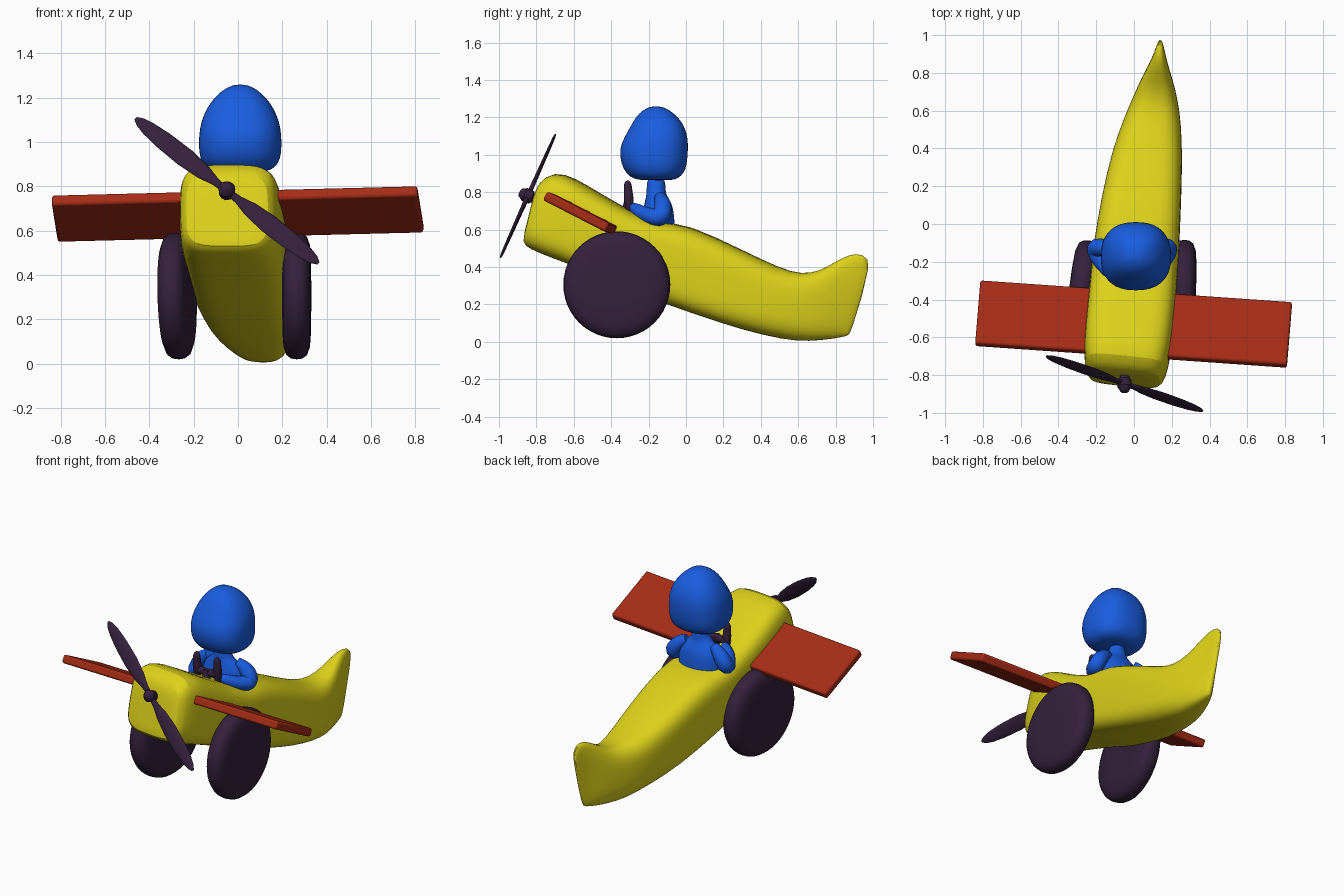
import bpy, bmesh, math
from mathutils import Vector, Matrix

if "Cube" in bpy.data.objects:
    bpy.data.objects.remove(bpy.data.objects["Cube"])


def material(name, rgb):
    m = bpy.data.materials.new(name)
    m.diffuse_color = (*rgb, 1)
    m.use_nodes = True
    m.node_tree.nodes["Principled BSDF"].inputs["Base Color"].default_value = m.diffuse_color
    return m


YELLOW = material("yellow", (0.72, 0.64, 0.01))
BLUE = material("blue", (0.01, 0.11, 0.75))
RED = material("red", (0.38, 0.025, 0.008))
DARK = material("dark", (0.035, 0.015, 0.045))


def finish(ob, mat, subsurf=0, angle=40):
    ob.data.materials.append(mat)
    if subsurf:
        mod = ob.modifiers.new("smooth", "SUBSURF")
        mod.levels = mod.render_levels = subsurf
    bpy.ops.object.select_all(action='DESELECT')
    bpy.context.view_layer.objects.active = ob
    ob.select_set(True)
    bpy.ops.object.shade_smooth_by_angle(angle=math.radians(angle))
    return ob


def ring(center, u, v, power=2, n=32):
    """Superellipse loop around center with half-axes u and v."""
    pts = []
    for i in range(n):
        a = 2 * math.pi * i / n
        c, s = math.cos(a), math.sin(a)
        pts.append(Vector(center)
                   + Vector(u) * math.copysign(abs(c) ** (2 / power), c)
                   + Vector(v) * math.copysign(abs(s) ** (2 / power), s))
    return pts


def loft(name, rings, mat, subsurf=0, angle=40):
    bm = bmesh.new()
    loops = [[bm.verts.new(p) for p in r] for r in rings]
    n = len(loops[0])
    for a, b in zip(loops, loops[1:]):
        for i in range(n):
            bm.faces.new((a[i], a[(i + 1) % n], b[(i + 1) % n], b[i]))
    bm.faces.new(loops[0])
    bm.faces.new(loops[-1])
    bmesh.ops.recalc_face_normals(bm, faces=bm.faces)
    me = bpy.data.meshes.new(name)
    bm.to_mesh(me)
    bm.free()
    ob = bpy.data.objects.new(name, me)
    bpy.context.collection.objects.link(ob)
    return finish(ob, mat, subsurf, angle)


def spun(name, center, axis, profile, mat, n=40, subsurf=0):
    """Lathe: profile is (offset along axis, radius)."""
    axis = Vector(axis).normalized()
    u = axis.orthogonal().normalized()
    v = axis.cross(u)
    return loft(name, [ring(Vector(center) + axis * o, u * r, v * r, n=n)
                       for o, r in profile], mat, subsurf)


def tube(name, pts, mat):
    """Round tube through (x, y, z, radius) points with rounded ends."""
    cu = bpy.data.curves.new(name, 'CURVE')
    cu.dimensions = '3D'
    cu.bevel_depth = 1
    cu.bevel_resolution = 3
    cu.use_fill_caps = True
    sp = cu.splines.new('NURBS')
    sp.points.add(len(pts) - 1)
    for p, (x, y, z, r) in zip(sp.points, pts):
        p.co = (x, y, z, 1)
        p.radius = r
    sp.use_endpoint_u = True
    sp.order_u = 3
    ob = bpy.data.objects.new(name, cu)
    bpy.context.collection.objects.link(ob)
    bpy.context.view_layer.objects.active = ob
    bpy.ops.object.select_all(action='DESELECT')
    ob.select_set(True)
    bpy.ops.object.convert(target='MESH')
    return finish(bpy.context.object, mat)


# fuselage: top y,z / bottom y,z / centre x / half width
stations = [
    (-.80, .79, -.848, .58, -.05, .13), (-.78, .855, -.868, .525, -.05, .19),
    (-.70, .912, -.83, .495, -.045, .218), (-.60, .88, -.72, .45, -.035, .23),
    (-.45, .785, -.58, .40, -.02, .232), (-.28, .69, -.40, .325, -.003, .23),
    (-.12, .63, -.22, .245, .01, .227), (0, .635, -.10, .20, .02, .222),
    (.30, .49, .20, .095, .055, .20), (.50, .395, .42, .032, .085, .17),
    (.62, .36, .60, .0, .108, .135), (.72, .38, .72, .008, .12, .10),
    (.80, .43, .80, .018, .126, .07), (.88, .472, .845, .028, .133, .042),
    (.95, .47, .868, .032, .138, .024), (.995, .42, .885, .06, .14, .008)]
loft("fuselage", [ring((x, (ty + by) / 2, (tz + bz) / 2), (w, -.1 * w, 0),
                       (0, (ty - by) / 2, (tz - bz) / 2), 4 if ty < .4 else 3)
                  for ty, tz, by, bz, x, w in stations], YELLOW, 1)

# wing: one slab through the fuselage
span = Vector((1.65, -.115, .042)).normalized()
chord = Vector((.028, .36, -.185))
chord = (chord - span * chord.dot(span)).normalized()
up = span.cross(chord)
bpy.ops.mesh.primitive_cube_add(size=1)
wing = bpy.context.object
wing.name = "wing"
basis = Matrix((span * 1.655, chord * .375, up * .052)).transposed()
wing.data.transform(Matrix.Translation((-.002, -.53, .675)) @ basis.to_4x4())
bev = wing.modifiers.new("edge", "BEVEL")
bev.width, bev.segments = .012, 2
finish(wing, RED)

# wheels
for name, c, axis, t in (("left_wheel", (-.275, -.37, .305), (1, -.12, .03), .066),
                         ("right_wheel", (.265, -.37, .305), (1, -.01, 0), .064)):
    half = [(1, .05), (1, .17), (.93, .23), (.72, .267), (.4, .282), (0, .286)]
    prof = [(-o * t, r) for o, r in half] + [(o * t, r) for o, r in half[-2::-1]]
    spun(name, c, axis, prof, DARK, 48)

# propeller: hub and two blades
hub = Vector((-.05, -.845, .78))
fwd = Vector((0, -.91, .41)).normalized()
spun("propeller_hub", hub, fwd,
     [(-.075, .024), (-.025, .026), (-.022, .036), (.02, .038), (.03, .03),
      (.045, .022), (.05, .01)], DARK, 20)
along = Vector((.82, -.29, -.65)).normalized()
side = along.cross(fwd).normalized()
blade = [(.02, .016, .013), (.07, .02, .012), (.14, .037, .011), (.25, .047, .01),
         (.38, .044, .009), (.47, .035, .008), (.52, .023, .007), (.546, .008, .004)]
for name, s in (("right_blade", 1), ("left_blade", -1)):
    loft(name, [ring(hub + along * s * d, side * w, fwd * t, n=16)
                for d, w, t in blade], DARK)

# pilot head: z / front y / back y / half width
head = [(.863, -.23, -.08, .09), (.872, -.285, -.045, .14), (.90, -.32, -.01, .172),
        (.95, -.348, .006, .188), (1.03, -.358, .012, .187), (1.09, -.332, .01, .178),
        (1.15, -.298, -.006, .153), (1.20, -.27, -.04, .118), (1.24, -.232, -.088, .073),
        (1.26, -.185, -.135, .026)]
loft("pilot_head", [ring((.01, (f + b) / 2, z), (w, 0, 0), (0, (b - f) / 2, 0), 2.4)
                    for z, f, b, w in head], BLUE, 1)

# pilot torso with neck
torso = [(.52, -.25, -.05, .14), (.62, -.25, -.06, .15), (.70, -.23, -.065, .145),
         (.75, -.22, -.08, .125), (.785, -.212, -.105, .085), (.81, -.21, -.11, .052),
         (.89, -.21, -.11, .05)]
loft("pilot_torso", [ring((0, (f + b) / 2, z), (w, 0, 0), (0, (b - f) / 2, 0))
                     for z, f, b, w in torso], BLUE, 1)

# pilot arms reaching to the yoke
for name, s, cx in (("left_arm", -1, -.02), ("right_arm", 1, 0)):
    tube(name, [(cx + s * .09, -.14, .775, .03), (cx + s * .15, -.12, .74, .048),
                (cx + s * .19, -.13, .66, .05), (cx + s * .15, -.21, .675, .043),
                (cx + s * .09, -.27, .71, .034), (cx + s * .06, -.29, .725, .02)], BLUE)

# control yoke: column, crossbar and two grips
tube("yoke_column", [(-.01, -.33, .64, .025), (-.01, -.32, .70, .025),
                     (-.01, -.305, .76, .025)], DARK)
tube("yoke_crossbar", [(-.09, -.305, .75, .022), (-.01, -.305, .735, .025),
                       (.07, -.305, .75, .022)], DARK)
for name, x in (("left_grip", -.085), ("right_grip", .065)):
    tube(name, [(x, -.30, .70, .02), (x, -.305, .75, .028), (x, -.31, .81, .024),
                (x, -.312, .855, .02), (x, -.312, .862, .006)], DARK)
